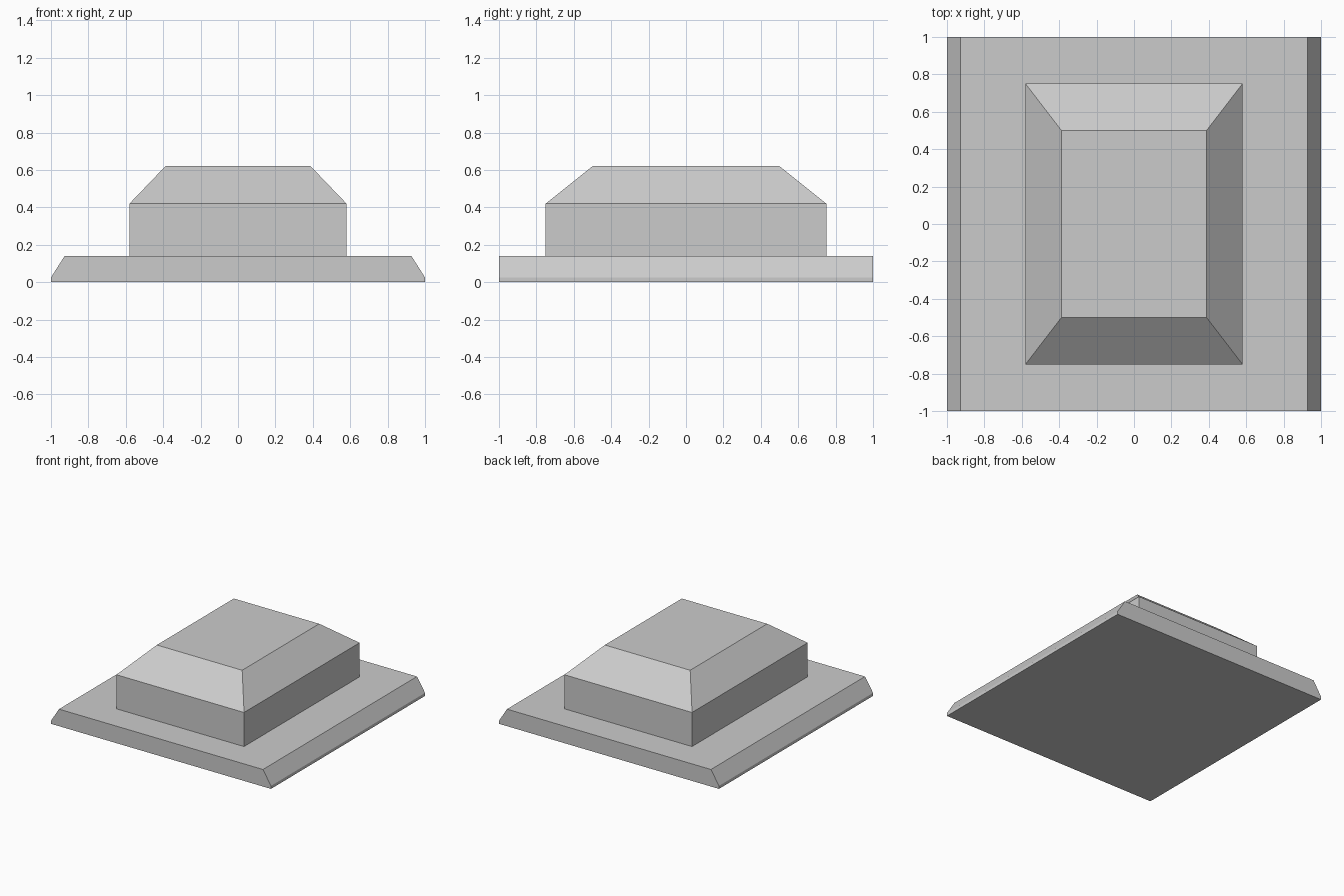
import bpy
import bmesh

if "Cube" in bpy.data.objects:
    bpy.data.objects.remove(bpy.data.objects["Cube"])


def loft(name, rings):
    """Solid skinned through matching rings of points, capped at both ends."""
    bm = bmesh.new()
    loops = [[bm.verts.new(p) for p in ring] for ring in rings]
    n = len(loops[0])
    for a, b in zip(loops, loops[1:]):
        for i in range(n):
            j = (i + 1) % n
            bm.faces.new((a[i], a[j], b[j], b[i]))
    bm.faces.new(loops[0][::-1])
    bm.faces.new(loops[-1])
    bmesh.ops.recalc_face_normals(bm, faces=bm.faces)
    mesh = bpy.data.meshes.new(name)
    bm.to_mesh(mesh)
    bm.free()
    obj = bpy.data.objects.new(name, mesh)
    bpy.context.collection.objects.link(obj)
    return obj


def rectangle(hx, hy, z):
    return [(-hx, -hy, z), (hx, -hy, z), (hx, hy, z), (-hx, hy, z)]


# Base plate: side edges sloped, front and back ends upright
half = [(1.0, 0.0), (1.0, 0.025), (0.927, 0.14)]
profile = half + [(-x, z) for x, z in reversed(half)]
loft("base_plate", [[(x, y, z) for x, z in profile] for y in (-1, 1)])

# Raised block with a tapered top
loft("raised_block", [rectangle(0.58, 0.75, 0.14),
                      rectangle(0.58, 0.75, 0.42),
                      rectangle(0.388, 0.50, 0.62)])
